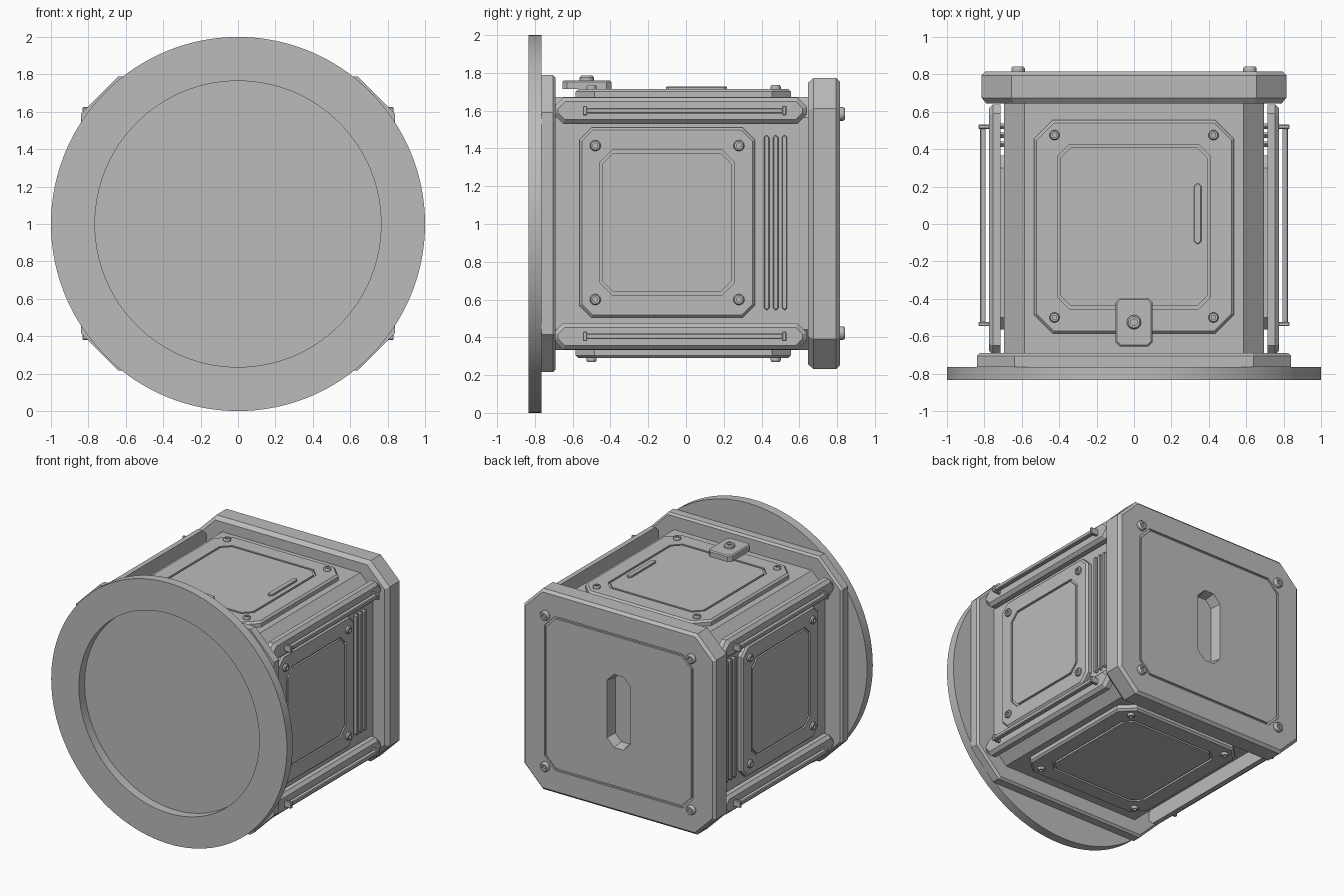
import bpy, bmesh, math
from mathutils import Vector

cube = bpy.data.objects.get("Cube")
if cube:
    bpy.data.objects.remove(cube, do_unlink=True)

grey = bpy.data.materials.new("plain_grey")
grey.use_nodes = True
COLOR = (0.5, 0.5, 0.5, 1)
grey.diffuse_color = COLOR
grey.node_tree.nodes["Principled BSDF"].inputs["Base Color"].default_value = COLOR

X, Y, Z = Vector((1, 0, 0)), Vector((0, 1, 0)), Vector((0, 0, 1))
# Axes (across, up, outward) for each side of the case
FRAMES = {"front": (X, Z, -Y), "back": (X, Z, Y), "top": (X, Y, Z),
          "bottom": (X, Y, -Z), "left": (Y, Z, X), "right": (Y, Z, -X)}


def octagon(w, h, c):
    """Rectangle outline with cut corners, from half sizes."""
    return [(w, c - h), (w, h - c), (w - c, h), (c - w, h),
            (-w, h - c), (-w, c - h), (c - w, -h), (w - c, -h)]


def circle(r, n):
    return [(r * math.cos(math.tau * i / n), r * math.sin(math.tau * i / n)) for i in range(n)]


def loft(name, side, origin, sections, closed=False, smooth=False):
    """Skin a row of (outline, height) sections outward from one side."""
    u, v, n = FRAMES[side]
    bm = bmesh.new()
    rows = [[bm.verts.new(Vector(origin) + u * a + v * b + n * d) for a, b in pts]
            for pts, d in sections]
    pairs = list(zip(rows, rows[1:]))
    if closed:
        pairs.append((rows[-1], rows[0]))
    else:
        bm.faces.new(rows[0])
        bm.faces.new(rows[-1])
    for lo, hi in pairs:
        for i in range(len(lo)):
            j = (i + 1) % len(lo)
            bm.faces.new((lo[i], lo[j], hi[j], hi[i]))
    bmesh.ops.recalc_face_normals(bm, faces=bm.faces)
    mesh = bpy.data.meshes.new(name)
    bm.to_mesh(mesh)
    bm.free()
    mesh.materials.append(grey)
    ob = bpy.data.objects.new(name, mesh)
    bpy.context.collection.objects.link(ob)
    if smooth:
        bpy.ops.object.select_all(action="DESELECT")
        ob.select_set(True)
        bpy.context.view_layer.objects.active = ob
        bpy.ops.object.shade_smooth_by_angle(angle=math.radians(30))
    return ob


def block(w, h, c, depth, bevel):
    """Sections of a plate with cut corners and a bevelled outer edge."""
    return [(octagon(w, h, c), 0), (octagon(w, h, c), depth - bevel),
            (octagon(w - bevel, h - bevel, c - bevel * 0.59), depth)]


def groove(w, h, c, depth, width=0.016, sink=0.014):
    """Sections of a narrow engraved line."""
    inner = octagon(w - width, h - width, c - width * 0.59)
    return [(octagon(w, h, c), depth), (octagon(w, h, c), depth - sink),
            (inner, depth - sink), (inner, depth)]


def bolt(name, side, origin, r, h):
    loft(name, side, origin, [
        (circle(r, 20), 0), (circle(r, 20), h * 0.6), (circle(r * 0.8, 20), h),
        (circle(r * 0.45, 20), h), (circle(r * 0.45, 20), h * 0.4)], smooth=True)


# Main case
loft("case_body", "back", (0, -0.70, 1.0025), [
    (octagon(0.695, 0.67, 0.11), 0), (octagon(0.695, 0.67, 0.11), 1.36)])

# Front plate and round flange
plate = octagon(0.84, 0.787, 0.2)
loft("front_plate", "back", (0, -0.765, 1.0025), [
    (plate, 0), (plate, 0.06), (octagon(0.825, 0.772, 0.191), 0.075)])
loft("front_flange", "front", (0, -0.765, 1.0), [
    (circle(1, 128), 0), (circle(1, 128), 0.07),
    (circle(0.765, 128), 0.07), (circle(0.765, 128), 0)], closed=True, smooth=True)

# Back cover with engraved frame and pull recess
loft("back_cover", "back", (0, 0.645, 1.0025), [
    (octagon(0.79, 0.745, 0.148), 0), (octagon(0.815, 0.77, 0.16), 0.03),
    (octagon(0.815, 0.77, 0.16), 0.15), (octagon(0.795, 0.75, 0.148), 0.17)]
    + groove(0.63, 0.59, 0.09, 0.17)
    + [(octagon(0.1, 0.28, 0.06), 0.17), (octagon(0.085, 0.265, 0.052), 0.09)])
for sx in (-1, 1):
    for sz in (-1, 1):
        bolt("back_bolt", "back", (sx * 0.62, 0.815, 1.0025 + sz * 0.58), 0.036, 0.028)

# Top and bottom panels
for side, z, s in (("top", 1.67, 1), ("bottom", 0.335, -1)):
    loft(side + "_panel", side, (0, -0.015, z),
         block(0.535, 0.57, 0.1, 0.045, 0.014) + groove(0.41, 0.44, 0.065, 0.045))
    for sx in (-1, 1):
        for y in (-0.5, 0.475):
            bolt(side + "_bolt", side, (sx * 0.425, y, z + s * 0.045), 0.027, 0.02)

# Latch tab and small raised grip on the top
loft("latch_tab", "top", (0, -0.525, 1.715), block(0.1, 0.13, 0.025, 0.045, 0.008))
bolt("latch_bolt", "top", (0, -0.525, 1.76), 0.038, 0.025)
loft("top_grip", "top", (0.34, 0.055, 1.715), block(0.02, 0.162, 0.015, 0.012, 0.004))

for side, s in (("left", 1), ("right", -1)):
    # Side access panel
    loft(side + "_panel", side, (s * 0.695, -0.1, 1.0075),
         block(0.465, 0.503, 0.065, 0.04, 0.014) + groove(0.357, 0.383, 0.065, 0.04))
    for y in (-0.48, 0.28):
        for z in (0.6, 1.415):
            bolt(side + "_panel_bolt", side, (s * 0.735, y, z), 0.029, 0.02)
    # Vent ribs
    for y in (0.427, 0.475, 0.522):
        loft(side + "_vent_rib", side, (s * 0.695, y, 1.0075),
             block(0.014, 0.462, 0.011, 0.025, 0.004))
    # Guard rails with a slim rod held on two posts
    for z in (0.405, 1.6):
        loft(side + "_rail", side, (s * 0.715, -0.03, z),
             block(0.67, 0.07, 0.05, 0.06, 0.022))
        for y in (-0.535, 0.52):
            loft(side + "_rod_post", side, (s * 0.77, y, z),
                 block(0.011, 0.025, 0.004, 0.062, 0.004))
        loft(side + "_rod", side, (s * 0.793, -0.0075, z),
             block(0.525, 0.015, 0.005, 0.03, 0.005))
